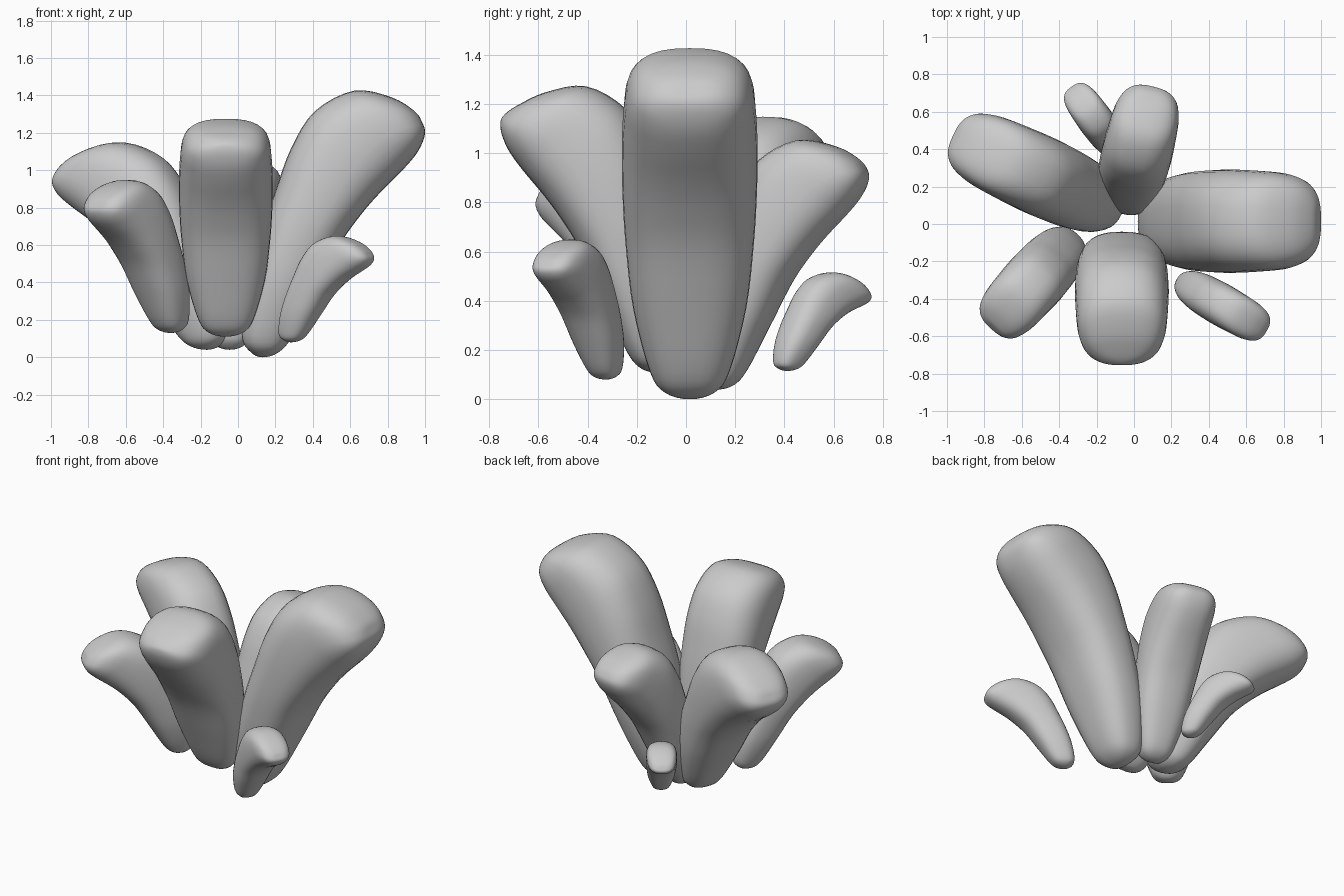
import bpy, bmesh, math
from mathutils import Vector

if "Cube" in bpy.data.objects:
    bpy.data.objects.remove(bpy.data.objects["Cube"])

# Leaf profile stations: inner (r, z), outer (r, z), half width; r and z on a 0.98 x 1.43 leaf
STATIONS = [
    (0.13, 0.00, 0.13, 0.00, 0.00),
    (0.065, 0.03, 0.215, 0.025, 0.10),
    (0.02, 0.12, 0.29, 0.11, 0.16),
    (0.05, 0.38, 0.42, 0.36, 0.226),
    (0.12, 0.65, 0.55, 0.61, 0.256),
    (0.20, 0.89, 0.66, 0.765, 0.268),
    (0.285, 1.12, 0.76, 0.88, 0.271),
    (0.41, 1.315, 0.87, 0.99, 0.266),
    (0.62, 1.425, 0.945, 1.075, 0.25),
    (0.82, 1.39, 0.985, 1.145, 0.205),
    (0.945, 1.315, 1.00, 1.205, 0.12),
    (0.985, 1.255, 0.985, 1.255, 0.00),
]
AROUND, STEPS, POWER = 32, 4, 2 / 2.55


def flipped(s):
    return (s[2], s[3], s[0], s[1], -s[4])


def smooth_stations(bulge):
    # Push the inner face inward by bulge, then Catmull-Rom with mirrored ends for rounded tips
    n = len(STATIONS) - 1
    st = [(s[0] - bulge * max(0, math.sin(math.pi * (i - 2) / (n - 2))) * (2 < i < n),) + s[1:]
          for i, s in enumerate(STATIONS)]
    pts = [flipped(st[1])] + st + [flipped(st[-2])]
    out = []
    for i in range(1, len(pts) - 2):
        for k in range(STEPS):
            t = k / STEPS
            out.append([0.5 * (2 * b + (c - a) * t + (2 * a - 5 * b + 4 * c - d) * t * t
                               + (3 * b - a - 3 * c + d) * t ** 3)
                        for a, b, c, d in zip(*pts[i - 1:i + 3])])
    return out + [list(st[-1])]


def power(v):
    return math.copysign(abs(v) ** POWER, v)


def leaf(name, x, y, azimuth, length, half_width, z0, z1, bend=0.0, bulge=0.0):
    a = math.radians(azimuth)
    u, n = Vector((math.cos(a), math.sin(a), 0)), Vector((-math.sin(a), math.cos(a), 0))
    sr, sz, sw = length / 0.98, (z1 - z0) / 1.43, half_width / 0.27

    def point(r, z, w):
        # bend droops the tip
        return (Vector((x, y, z0 + z * sz - bend * max(r, 0) ** 4))
                + u * (r - 0.02) * sr + n * w * sw)

    bm = bmesh.new()
    rows = smooth_stations(bulge)
    rings = []
    for ri, zi, ro, zo, w in rows[1:-1]:
        ring = []
        for j in range(AROUND):
            t = math.tau * j / AROUND
            f = 0.5 + 0.5 * power(math.cos(t))
            ring.append(bm.verts.new(point(ri + (ro - ri) * f, zi + (zo - zi) * f,
                                           w * power(math.sin(t)))))
        rings.append(ring)
    base = bm.verts.new(point(rows[0][0], rows[0][1], 0))
    tip = bm.verts.new(point(rows[-1][0], rows[-1][1], 0))
    for j in range(AROUND):
        k = (j + 1) % AROUND
        bm.faces.new((base, rings[0][k], rings[0][j]))
        bm.faces.new((tip, rings[-1][j], rings[-1][k]))
        for p, q in zip(rings, rings[1:]):
            bm.faces.new((p[j], p[k], q[k], q[j]))
    bmesh.ops.recalc_face_normals(bm, faces=bm.faces)
    for f in bm.faces:
        f.smooth = True
    mesh = bpy.data.meshes.new(name)
    bm.to_mesh(mesh)
    bm.free()
    bpy.context.collection.objects.link(bpy.data.objects.new(name, mesh))


# Five large leaves and two small offshoots: base x, y, azimuth, reach, half width, z range
leaf("right_leaf", 0.02, 0.015, 0, 0.98, 0.275, 0.0, 1.43)
leaf("back_left_leaf", -0.065, 0.055, 155, 0.995, 0.212, 0.04, 1.16, bend=0.05)
leaf("front_leaf", -0.065, -0.05, 270, 0.705, 0.25, 0.11, 1.275, bend=-0.02, bulge=0.12)
leaf("front_left_leaf", -0.305, -0.052, 228, 0.685, 0.168, 0.13, 0.957, bend=0.04)
leaf("back_leaf", -0.065, 0.055, 76, 0.70, 0.188, 0.04, 1.055, bend=-0.01, bulge=0.03)
leaf("small_back_leaf", -0.071, 0.369, 126, 0.45, 0.095, 0.115, 0.525, bend=0.05)
leaf("small_front_leaf", 0.229, -0.294, -30, 0.555, 0.112, 0.08, 0.657, bend=0.04)
